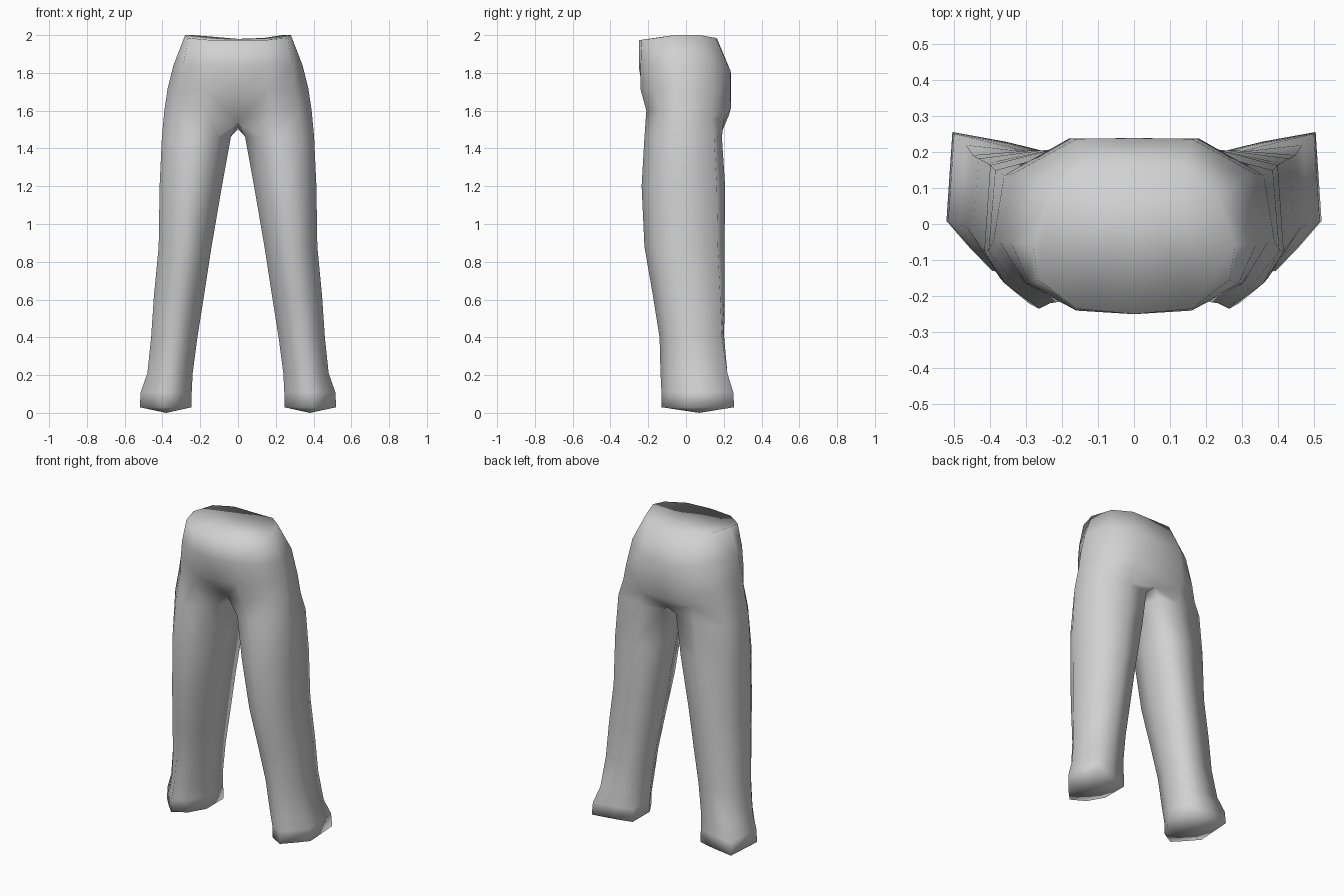
import bpy, bmesh

if "Cube" in bpy.data.objects:
    bpy.data.objects.remove(bpy.data.objects["Cube"])

cloth = bpy.data.materials.new("grey cloth")
cloth.diffuse_color = (0.64, 0.64, 0.64, 1)
cloth.use_nodes = True
cloth.node_tree.nodes["Principled BSDF"].inputs["Base Color"].default_value = cloth.diffuse_color

# Cross-sections as fractions of width (inner to outer) and depth (front to back)
THIGH = [(.2, .13), (.54, 0), (.83, .16), (1, .36), (.95, .90), (.42, 1), (.02, .95), (0, .47)]
FOOT = [(.22, .13), (.54, 0), (.77, .17), (1, .36), (.94, 1), (.4, .93), (0, .86), (0, .4)]
# z, share of foot section, inner x, outer x, front y, back y
LEG = [
    (.03, 1, .245, .52, -.13, .255),
    (.11, 1, .245, .515, -.13, .25),
    (.21, .7, .24, .48, -.135, .23),
    (.40, .4, .215, .46, -.14, .212),
    (.62, .25, .18, .445, -.175, .21),
    (.88, .1, .14, .42, -.22, .207),
    (1.20, 0, .085, .415, -.235, .207),
    (1.46, 0, .038, .403, -.22, .19),
]
# Half body rings from front centre round to back centre
BODY = [
    [(0, -.11, 1.54), (.17, -.21, 1.60), (.32, -.14, 1.60), (.39, -.05, 1.60),
     (.36, .135, 1.56), (.19, .20, 1.55), (0, .195, 1.50)],
    [(0, -.225, 1.69), (.16, -.24, 1.71), (.30, -.165, 1.72), (.372, -.05, 1.72),
     (.335, .14, 1.67), (.18, .237, 1.61), (0, .225, 1.57)],
    [(0, -.25, 1.83), (.16, -.24, 1.84), (.29, -.165, 1.84), (.342, -.05, 1.84),
     (.30, .125, 1.84), (.16, .236, 1.81), (0, .238, 1.79)],
    [(0, -.25, 1.975), (.16, -.235, 1.975), (.265, -.155, 1.985), (.28, -.06, 2.0),
     (.235, .075, 2.0), (.14, .158, 1.985), (0, .165, 1.98)],
]

bm = bmesh.new()


def bridge(a, b, closed):
    n = len(a)
    for i in range(n if closed else n - 1):
        j = (i + 1) % n
        bm.faces.new((a[i], a[j], b[j], b[i]))


def leg_ring(z, t, xi, xo, yf, yb):
    ring = []
    for (u0, v0), (u1, v1) in zip(THIGH, FOOT):
        u, v = u0 + t * (u1 - u0), v0 + t * (v1 - v0)
        ring.append(bm.verts.new((xi + u * (xo - xi), yf + v * (yb - yf), z)))
    return ring


# Leg tube with a shallow pointed sole
rings = [leg_ring(*row) for row in LEG]
for a, b in zip(rings, rings[1:]):
    bridge(a, b, True)
sole = bm.verts.new((.38, .07, 0))
for i in range(8):
    bm.faces.new((sole, rings[0][(i + 1) % 8], rings[0][i]))

# Hips, joined to the leg through one crotch point on the centre line
body = [[bm.verts.new(p) for p in ring] for ring in BODY]
crotch = bm.verts.new((0, .04, 1.51))
bridge(rings[-1], body[0] + [crotch], True)
for a, b in zip(body, body[1:]):
    bridge(a, b, False)

# Closed waist
bm.faces.new(body[-1])

for f in bm.faces:
    f.smooth = True
bmesh.ops.recalc_face_normals(bm, faces=bm.faces)
mesh = bpy.data.meshes.new("trousers")
bm.to_mesh(mesh)
bm.free()
mesh.materials.append(cloth)
trousers = bpy.data.objects.new("trousers", mesh)
bpy.context.collection.objects.link(trousers)

# Other half
mirror = trousers.modifiers.new("mirror", 'MIRROR')
mirror.use_axis[0] = True
mirror.use_clip = True
mirror.merge_threshold = 0.001
